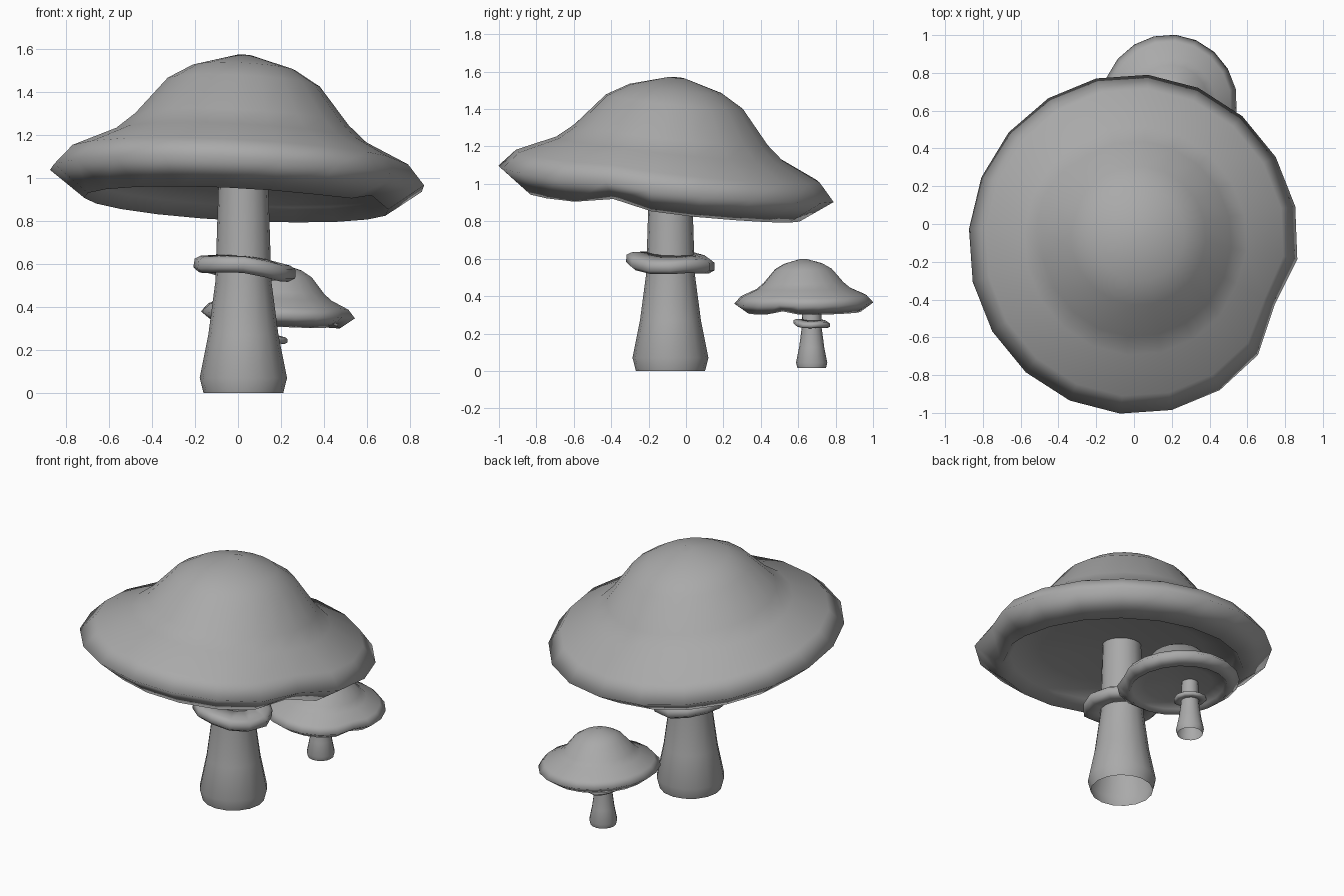
import bpy, bmesh, math
from mathutils import Matrix, Vector

if "Cube" in bpy.data.objects:
    bpy.data.objects.remove(bpy.data.objects["Cube"])

grey = bpy.data.materials.new("plain grey")
grey.use_nodes = True
COLOUR = (0.4, 0.4, 0.4, 1)
grey.diffuse_color = COLOUR
grey.node_tree.nodes["Principled BSDF"].inputs["Base Color"].default_value = COLOUR


def lathe(name, profile, segments, matrix, phase=0.0, shape=None, closed=False):
    """Spin a radius/height profile; shape(angle, r, h) may bend each point."""
    bm = bmesh.new()
    rings = []
    for r, h in profile:
        ring = []
        for i in range(segments if r > 0 else 1):
            a = phase + math.tau * i / segments
            rr, hh = shape(a, r, h) if shape else (r, h)
            ring.append(bm.verts.new((rr * math.cos(a), rr * math.sin(a), hh)))
        rings.append(ring)
    pairs = list(zip(rings, rings[1:]))
    if closed:
        pairs.append((rings[-1], rings[0]))
    for lower, upper in pairs:
        for i in range(segments):
            j = (i + 1) % segments
            if len(lower) == 1:
                bm.faces.new((lower[0], upper[j], upper[i]))
            elif len(upper) == 1:
                bm.faces.new((lower[i], lower[j], upper[0]))
            else:
                bm.faces.new((lower[i], lower[j], upper[j], upper[i]))
    for face in bm.faces:
        face.smooth = True
    mesh = bpy.data.meshes.new(name)
    bm.to_mesh(mesh)
    bm.free()
    mesh.materials.append(grey)
    obj = bpy.data.objects.new(name, mesh)
    bpy.context.collection.objects.link(obj)
    obj.matrix_world = matrix


def tilted(centre, slope_x, slope_y, scale):
    """Frame whose up axis is square to a plane with the given slopes."""
    up = Vector((-slope_x, -slope_y, 1)).normalized()
    turn = Vector((0, 0, 1)).rotation_difference(up).to_matrix().to_4x4()
    return Matrix.Translation(centre) @ turn @ Matrix.Scale(scale, 4)


PHASE = math.radians(-23)


def dented(a, r, h):
    """Pull one column of the rim in, and lift its lower lip."""
    gap = abs((a - PHASE + math.pi) % math.tau - math.pi)
    pull = max(0, 1 - gap / 0.36) * max(0, (r - 0.5) / 0.4)
    lift = 0.08 if h < -0.05 else 0.015
    return r * (1 - 0.08 * pull), h + lift * pull


def wavy(a, r, h):
    """Ripple the outer edge of the stem ring."""
    amount = max(0, r - 0.13) / 0.1
    return r + 0.006 * amount * math.cos(5 * a), h + 0.01 * amount * math.sin(3 * a)


# Hollow underside first, then the lip, the rim and the dome
CAP = [(0, 0.005), (0.12, 0), (0.5, -0.02), (0.68, -0.06), (0.733, -0.124),
       (0.905, 0), (0.82, 0.095), (0.61, 0.19), (0.52, 0.266),
       (0.37, 0.442), (0.25, 0.512), (0.04, 0.572), (0, 0.565)]
STEM = [(0.185, 0), (0.203, 0.07), (0.163, 0.27), (0.13, 0.52), (0.115, 1.0)]
RING = [(0.11, -0.025), (0.21, -0.04), (0.238, -0.02), (0.236, 0.02), (0.21, 0.036), (0.11, 0.052)]


def mushroom(size, foot, cap_centre, cap_slopes, scale):
    foot = Vector(foot)
    narrow = Matrix.Scale(0.97, 4, (1, 0, 0))
    lathe(size + "_cap", CAP, 20, tilted(cap_centre, *cap_slopes, scale) @ narrow, PHASE, dented)
    lathe(size + "_stem", STEM, 16, Matrix.Translation(foot) @ Matrix.Scale(scale, 4))
    ring_centre = foot + Vector((0, 0, 0.58 * scale))
    lathe(size + "_stem_ring", RING, 12, tilted(ring_centre, -0.11, -0.05, scale), 0, wavy, True)


mushroom("large", (0.025, -0.083, 0), (0, -0.107, 1.0), (-0.052, -0.104), 1.0)
mushroom("small", (0.13, 0.672, 0.015), (0.187, 0.63, 0.363), (-0.045, 0.013), 0.412)
